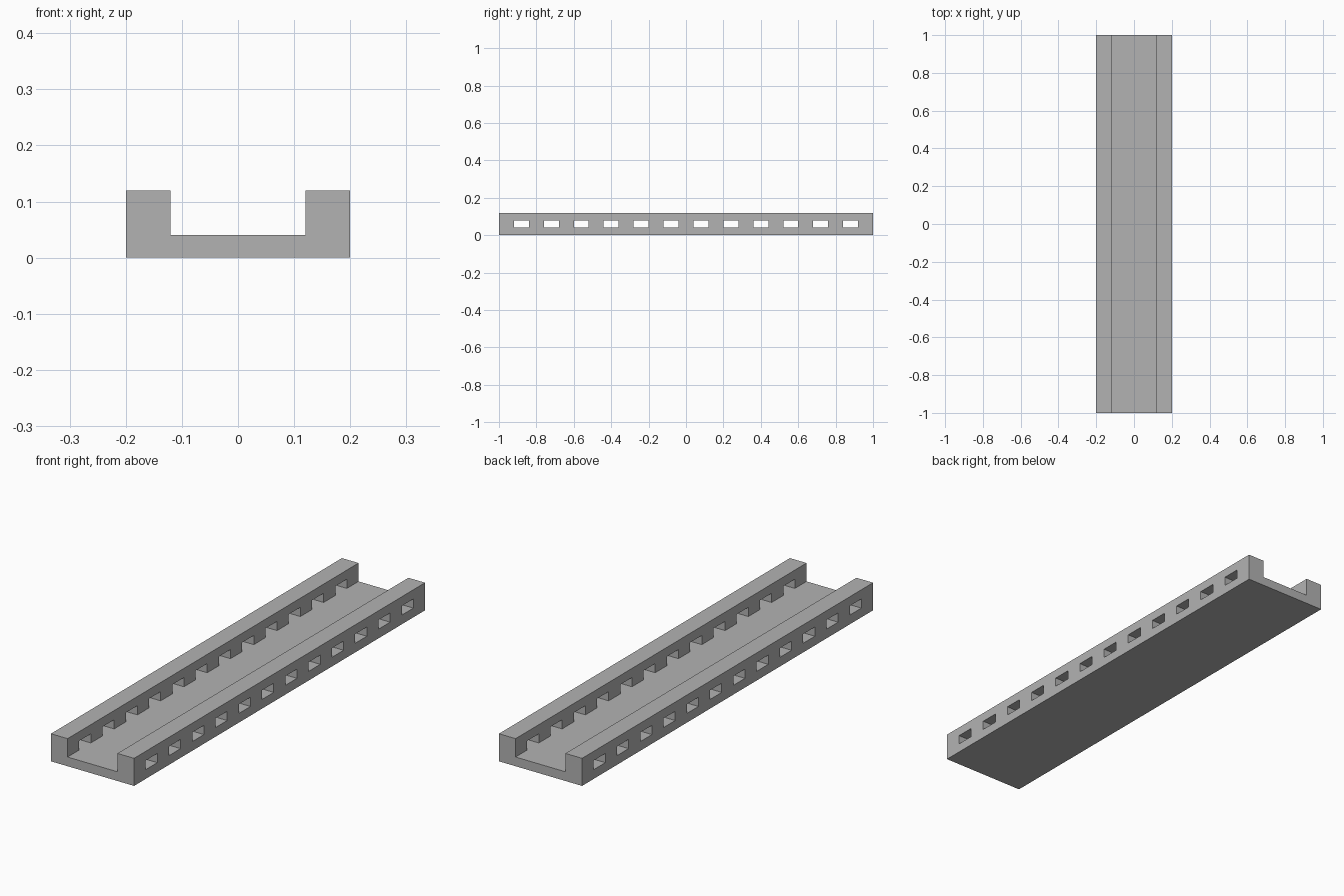
import bpy
import bmesh
from mathutils import Matrix, Vector

cube = bpy.data.objects.get("Cube")
if cube:
    bpy.data.objects.remove(cube)

LENGTH, HALF_WIDTH, HALF_CHANNEL = 2.0, 0.2, 0.12
FLOOR, HEIGHT = 0.04, 0.12
SLOTS, PITCH, SLOT_LENGTH, SLOT_HEIGHT = 12, 0.16, 0.08, 0.04

grey = bpy.data.materials.new("plain grey")
grey.use_nodes = True
color = (0.45, 0.45, 0.45, 1)
grey.diffuse_color = color
grey.node_tree.nodes["Principled BSDF"].inputs["Base Color"].default_value = color


def add_object(name, bm):
    bmesh.ops.recalc_face_normals(bm, faces=bm.faces)
    mesh = bpy.data.meshes.new(name)
    bm.to_mesh(mesh)
    bm.free()
    mesh.materials.append(grey)
    obj = bpy.data.objects.new(name, mesh)
    bpy.context.collection.objects.link(obj)
    return obj


# U-shaped channel: half profile mirrored, then extruded along y
half = [(HALF_WIDTH, 0), (HALF_WIDTH, HEIGHT), (HALF_CHANNEL, HEIGHT), (HALF_CHANNEL, FLOOR)]
profile = half + [(-x, z) for x, z in reversed(half)]
bm = bmesh.new()
face = bm.faces.new([bm.verts.new((x, -LENGTH / 2, z)) for x, z in profile])
extruded = bmesh.ops.extrude_face_region(bm, geom=[face])["geom"]
moved = [v for v in extruded if isinstance(v, bmesh.types.BMVert)]
bmesh.ops.translate(bm, verts=moved, vec=Vector((0, LENGTH, 0)))
channel = add_object("slotted_channel", bm)

# Row of slots through both side walls, level with the channel floor
bm = bmesh.new()
size = Matrix.Diagonal((3 * HALF_WIDTH, SLOT_LENGTH, SLOT_HEIGHT, 1))
for i in range(SLOTS):
    y = (i - (SLOTS - 1) / 2) * PITCH
    place = Matrix.Translation((0, y, FLOOR + SLOT_HEIGHT / 2))
    bmesh.ops.create_cube(bm, size=1, matrix=place @ size)
cutter = add_object("slot_cutter", bm)
cutter.hide_render = True
cutter.hide_viewport = True

cut = channel.modifiers.new("wall slots", "BOOLEAN")
cut.operation = "DIFFERENCE"
cut.solver = "EXACT"
cut.object = cutter
